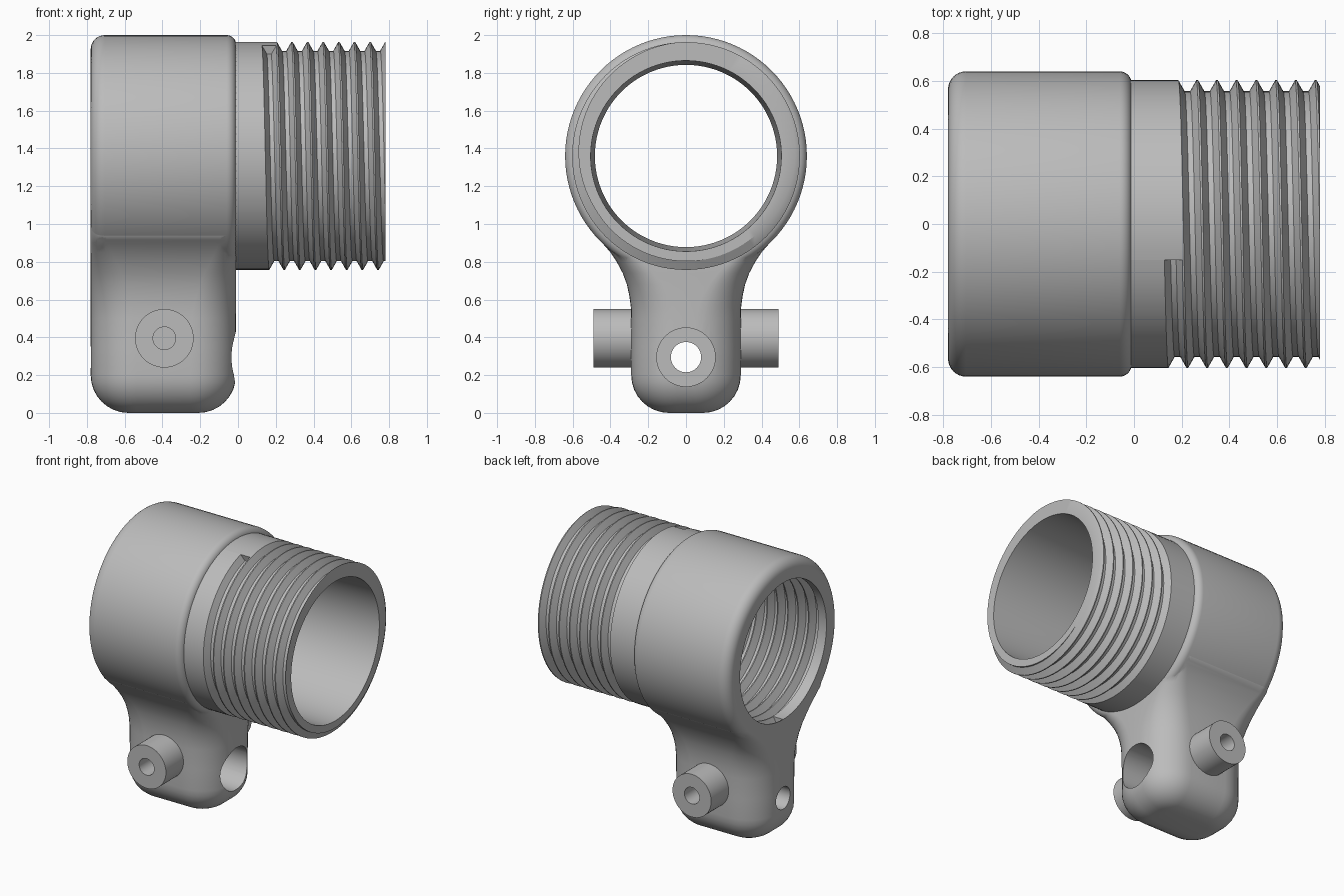
import bpy, bmesh
from math import pi, sin, cos, floor, radians
from mathutils import Vector

cube = bpy.data.objects.get("Cube")
if cube:
    bpy.data.objects.remove(cube)

SEG = 96
AXIS_Z = 1.36        # height of the pipe axis
PITCH = 0.0828       # thread pitch
HALF, FLAT = 0.0375, 0.0115   # half widths of a groove at its mouth and floor
BODY_L, BODY_R = -0.78, -0.01

grey = bpy.data.materials.new("plain grey")
grey.use_nodes = True
grey.diffuse_color = (0.5, 0.5, 0.5, 1)
grey.node_tree.nodes["Principled BSDF"].inputs["Base Color"].default_value = (0.5, 0.5, 0.5, 1)


def finish(name, bm):
    bmesh.ops.remove_doubles(bm, verts=bm.verts, dist=1e-4)
    bmesh.ops.recalc_face_normals(bm, faces=bm.faces)
    mesh = bpy.data.meshes.new(name)
    bm.to_mesh(mesh)
    bm.free()
    mesh.materials.append(grey)
    obj = bpy.data.objects.new(name, mesh)
    bpy.context.collection.objects.link(obj)
    return obj


def select(obj):
    bpy.ops.object.select_all(action="DESELECT")
    obj.select_set(True)
    bpy.context.view_layer.objects.active = obj


def smooth(obj):
    select(obj)
    bpy.ops.object.shade_smooth_by_angle(angle=radians(30))


def loft(name, rings):
    """Skin a list of closed rings and cap both ends."""
    bm = bmesh.new()
    rows = [[bm.verts.new(p) for p in ring] for ring in rings]
    for r0, r1 in zip(rows, rows[1:]):
        for i in range(len(r0)):
            j = (i + 1) % len(r0)
            bm.faces.new((r0[i], r0[j], r1[j], r1[i]))
    bm.faces.new(rows[0])
    bm.faces.new(rows[-1])
    return finish(name, bm)


def turned(name, profile, origin, axis="x", n=SEG):
    """Solid of revolution from (distance along axis, radius) pairs."""
    def point(d, r, a):
        p = (d, r * cos(a), r * sin(a)) if axis == "x" else (r * cos(a), d, r * sin(a))
        return Vector(p) + Vector(origin)
    return loft(name, [[point(d, r, 2 * pi * i / n) for i in range(n)] for d, r in profile])


def boolean(target, tool, operation):
    mod = target.modifiers.new(operation, "BOOLEAN")
    mod.operation, mod.solver, mod.object = operation, "EXACT", tool
    select(target)
    bpy.ops.object.modifier_apply(modifier=mod.name)
    bpy.data.objects.remove(tool)


def threaded(name, a, b, x0, turns, land, root, start, closing):
    """Tube whose wall from a to b carries a helical groove; closing finishes the section."""
    def radius(x, t):
        u = (x - x0) / PITCH - t
        if not 0 <= floor(u) < turns:
            return land
        off = abs(u - floor(u) - 0.5) * PITCH
        return land + (root - land) * max(0, min(1, (HALF - off) / (HALF - FLAT)))

    bm = bmesh.new()
    cols = []
    for i in range(SEG + 1):
        t = i / SEG
        ang = start + 2 * pi * t
        xs = [x0 + PITCH * (k + t + 0.5) + o for k in range(-1, turns + 1)
              for o in (-HALF, -FLAT, FLAT, HALF)]
        xs = [a] + [max(a, min(b, x)) for x in xs] + [b]
        section = [(x, radius(x, t)) for x in xs] + closing
        cols.append([bm.verts.new((x, r * cos(ang), AXIS_Z + r * sin(ang))) for x, r in section])
    for c0, c1 in zip(cols, cols[1:]):
        for i in range(len(c0)):
            j = (i + 1) % len(c0)
            bm.faces.new((c0[i], c0[j], c1[j], c1[i]))
    # Walls where the groove starts and stops
    bm.faces.new(cols[0][5:9])
    bm.faces.new(cols[-1][1 + 4 * turns:5 + 4 * turns])
    return finish(name, bm)


# Collar with rounded rims
R, RIM_L, RIM_R = 0.64, 0.075, 0.05
steps = [pi / 2 * i / 8 for i in range(9)]
profile = [(BODY_L + RIM_L * (1 - sin(s)), R - RIM_L * (1 - cos(s))) for s in reversed(steps)]
profile = profile[::-1]
profile.sort()
profile += [(BODY_R - RIM_R * (1 - sin(s)), R - RIM_R * (1 - cos(s))) for s in steps]
body = turned("collar_and_leg", profile, (0, 0, AXIS_Z))


# Leg: rounded rectangles, rounded at the foot and flaring into the collar
def rounded_ring(z, half_y, inset, corner):
    cx, half_x = (BODY_L + BODY_R) / 2, (BODY_R - BODY_L) / 2 - inset
    half_y -= inset
    ring = []
    for q, (sx, sy) in enumerate(((1, 1), (-1, 1), (-1, -1), (1, -1))):
        for i in range(11):
            a = pi / 2 * (q + i / 10)
            ring.append((cx + sx * (half_x - corner) + corner * cos(a),
                         sy * (half_y - corner) + corner * sin(a), z))
    return ring


FOOT, CORNER = 0.2, 0.24
rings = []
for s in steps:
    inset = FOOT * (1 - sin(s))
    rings.append(rounded_ring(FOOT * (1 - cos(s)), 0.29, inset, CORNER - inset))
for z, half_y, corner in ((0.35, 0.29, 0.24), (0.5, 0.29, 0.235), (0.56, 0.292, 0.225),
                          (0.62, 0.3, 0.21), (0.68, 0.313, 0.19), (0.74, 0.335, 0.165),
                          (0.8, 0.367, 0.135), (0.85, 0.4, 0.11), (0.9, 0.444, 0.09),
                          (0.935, 0.48, 0.08), (1.0, 0.5, 0.07)):
    rings.append(rounded_ring(z, half_y, 0, corner))
boolean(body, loft("leg", rings), "UNION")

# Main bore, then the stepped hole through the foot
HOLE = (0, 0, 0.295)
BORE = 0.56
boolean(body, turned("bore_cutter", [(-1, BORE), (0.2, BORE)], (0, 0, AXIS_Z)), "DIFFERENCE")
boolean(body, turned("wide_hole_cutter", [(-0.35, 0.155), (0.2, 0.155)], HOLE, n=48), "DIFFERENCE")
boolean(body, turned("narrow_hole_cutter", [(-1, 0.08), (0.1, 0.08)], HOLE, n=48), "DIFFERENCE")
smooth(body)

# Outer threaded pipe with a slightly tapered bore
NECK, END, THROAT = -0.06, 0.78, 0.4825
smooth(threaded("threaded_pipe", NECK, END, 0.1235, 9, 0.603, 0.557, radians(104.5),
                [(END, 0.505), (0, THROAT), (NECK, THROAT)]))

# Inner thread lining the collar
smooth(threaded("inner_thread", BODY_L, NECK, BODY_L, 7, 0.495, 0.545, radians(270),
                [(NECK, THROAT), (NECK, BORE), (BODY_L, BORE)]))

# Side pegs with blind holes
for side, label in ((1, "back"), (-1, "front")):
    peg = [(0.2, 0.155), (0.49, 0.155), (0.49, 0.06), (0.22, 0.06)]
    smooth(turned(label + "_peg", [(side * d, r) for d, r in peg], (-0.39, 0, 0.395), "y", 48))
